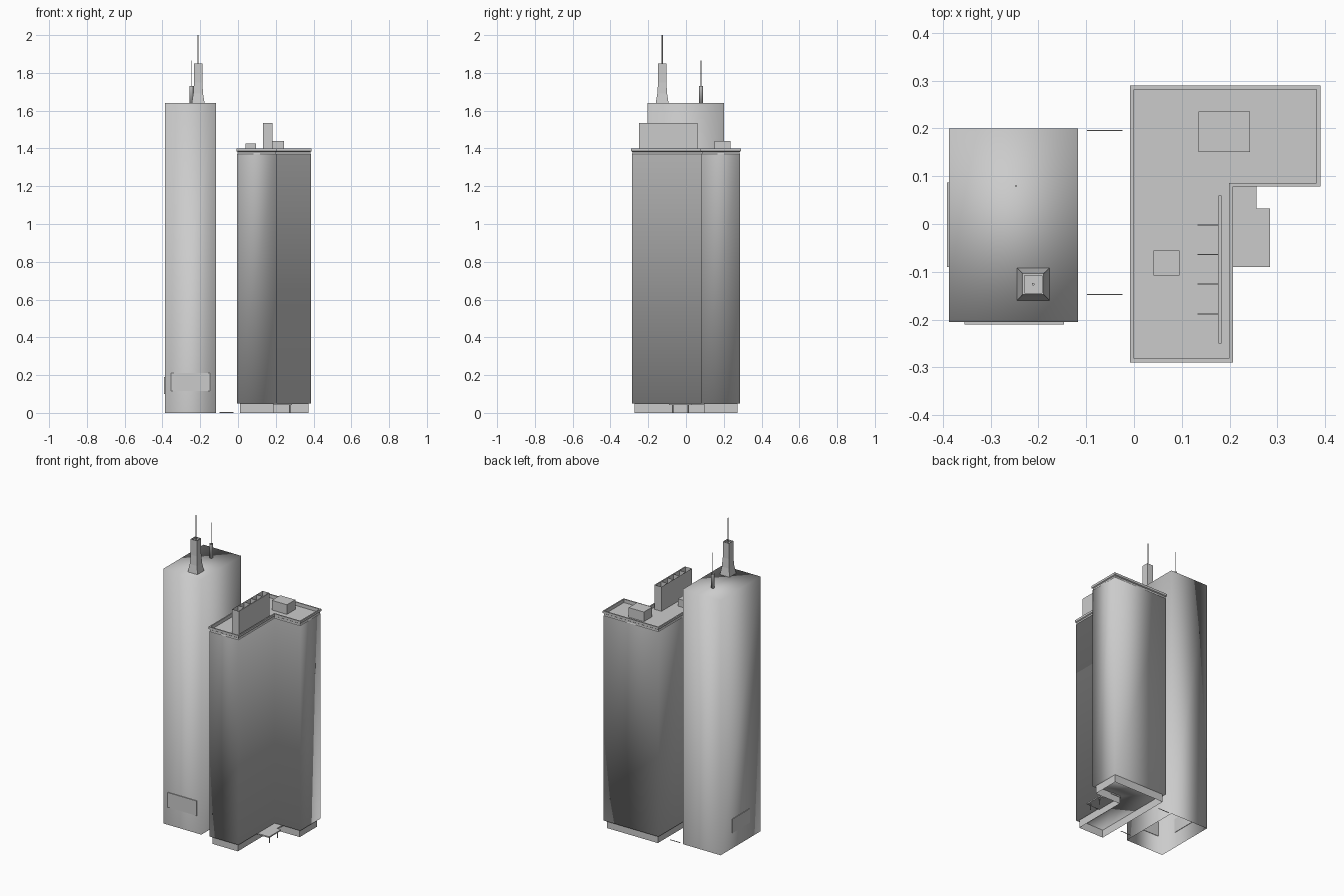
import bpy
import bmesh
from math import cos, sin, tau

if "Cube" in bpy.data.objects:
    bpy.data.objects.remove(bpy.data.objects["Cube"], do_unlink=True)

# One plain concrete colour for everything
concrete = bpy.data.materials.new("concrete_grey")
concrete.use_nodes = True
GREY = (0.6, 0.6, 0.6, 1)
concrete.diffuse_color = GREY
concrete.node_tree.nodes["Principled BSDF"].inputs["Base Color"].default_value = GREY


def finish(name, bm, smooth=False):
    bmesh.ops.recalc_face_normals(bm, faces=bm.faces)
    for f in bm.faces:
        f.smooth = smooth
    mesh = bpy.data.meshes.new(name)
    bm.to_mesh(mesh)
    bm.free()
    mesh.materials.append(concrete)
    obj = bpy.data.objects.new(name, mesh)
    bpy.context.collection.objects.link(obj)
    return obj


def loft(name, rings, bottom=True, top=True, smooth=False):
    """Skin a stack of (outline, height) rings, optionally capped."""
    bm = bmesh.new()
    loops = [[bm.verts.new((x, y, z)) for x, y in pts] for pts, z in rings]
    n = len(loops[0])
    for a, b in zip(loops, loops[1:]):
        for i in range(n):
            j = (i + 1) % n
            bm.faces.new((a[i], a[j], b[j], b[i]))
    if bottom:
        bm.faces.new(loops[0][::-1])
    if top:
        bm.faces.new(loops[-1])
    return finish(name, bm, smooth)


def rect(x0, x1, y0, y1):
    return [(x0, y0), (x1, y0), (x1, y1), (x0, y1)]


def square(cx, cy, h):
    return rect(cx - h, cx + h, cy - h, cy + h)


def circle(cx, cy, r, n=12):
    return [(cx + r * cos(tau * i / n), cy + r * sin(tau * i / n)) for i in range(n)]


def box(name, x0, x1, y0, y1, z0, z1, **caps):
    outline = rect(x0, x1, y0, y1)
    return loft(name, [(outline, z0), (outline, z1)], **caps)


def l_plan(o=0):
    """L-shaped plan, grown outward by o."""
    return [(-0.004 - o, -0.286 - o), (0.203 + o, -0.286 - o),
            (0.203 + o, 0.082 - o), (0.386 + o, 0.082 - o),
            (0.386 + o, 0.286 + o), (-0.004 - o, 0.286 + o)]


# Tall slab tower, open underneath, with two wall panels
slab = rect(-0.387, -0.117, -0.205, 0.2)
loft("tall_tower", [(slab, 0), (slab, 1.64)], bottom=False, smooth=True)
box("front_panel", -0.355, -0.147, -0.21, -0.202, 0.115, 0.21)
box("side_panel", -0.391, -0.384, -0.09, 0.087, 0.1, 0.19)

# Large mast: flared square foot, recessed top and rod
mx, my = -0.211, -0.126
loft("mast_base", [(square(mx, my, h), z) for h, z in
                   ((0.034, 1.64), (0.026, 1.69), (0.022, 1.75), (0.022, 1.85),
                    (0.018, 1.85), (0.018, 1.84))], bottom=False)
rod = circle(mx, my, 0.003)
loft("mast_rod", [(rod, 1.84), (rod, 2.0)], smooth=False)

# Small mast
sx, sy = -0.247, 0.08
tube = circle(sx, sy, 0.011)
loft("small_mast_base", [(tube, 1.64), (tube, 1.73)], top=False, smooth=True)
rod = circle(sx, sy, 0.002, 8)
loft("small_mast_rod", [(rod, 1.64), (rod, 1.865)])

# L-shaped tower: recessed hollow base, shaft, stepped parapet with sunken roof
loft("l_tower_base", [(l_plan(-0.014), 0), (l_plan(-0.014), 0.05)],
     bottom=False, top=False)
loft("l_tower_shaft", [(l_plan(), 0.05), (l_plan(), 1.37)], top=False, smooth=True)
loft("parapet_and_roof", [(l_plan(o), z) for o, z in
                          ((0, 1.37), (-0.002, 1.373), (-0.002, 1.382), (0.004, 1.386),
                           (0.004, 1.4), (-0.004, 1.4), (-0.004, 1.378))], bottom=False)

# Rooftop units
box("small_roof_unit", 0.041, 0.095, -0.108, -0.055, 1.378, 1.425)
box("large_roof_unit", 0.135, 0.243, 0.151, 0.236, 1.378, 1.44)

# Tall open-topped screen divided into cells
box("screen_housing", 0.133, 0.178, -0.25, 0.06, 1.378, 1.535, top=False)
box("screen_wall", 0.177, 0.183, -0.25, 0.06, 1.378, 1.535)
CELLS = 5
for i in range(1, CELLS):
    y = -0.25 + 0.31 * i / CELLS
    box(f"screen_divider_{i}", 0.133, 0.178, y - 0.001, y + 0.001, 1.378, 1.535)

# Entrance canopy on two posts in the inner corner
canopy = [(0.185, -0.09), (0.285, -0.09), (0.285, 0.032), (0.256, 0.032),
          (0.256, 0.1), (0.185, 0.1)]
loft("entrance_canopy", [(canopy, 0.042), (canopy, 0.05)])
for i, y in enumerate((-0.07, 0.012)):
    post = circle(0.274, y, 0.003, 8)
    loft(f"canopy_post_{i + 1}", [(post, 0), (post, 0.043)])

# Thin ground rails between the towers
for name, y in (("rear_rail", 0.196), ("front_rail", -0.148)):
    box(name, -0.098, -0.024, y - 0.001, y + 0.001, 0, 0.004)
